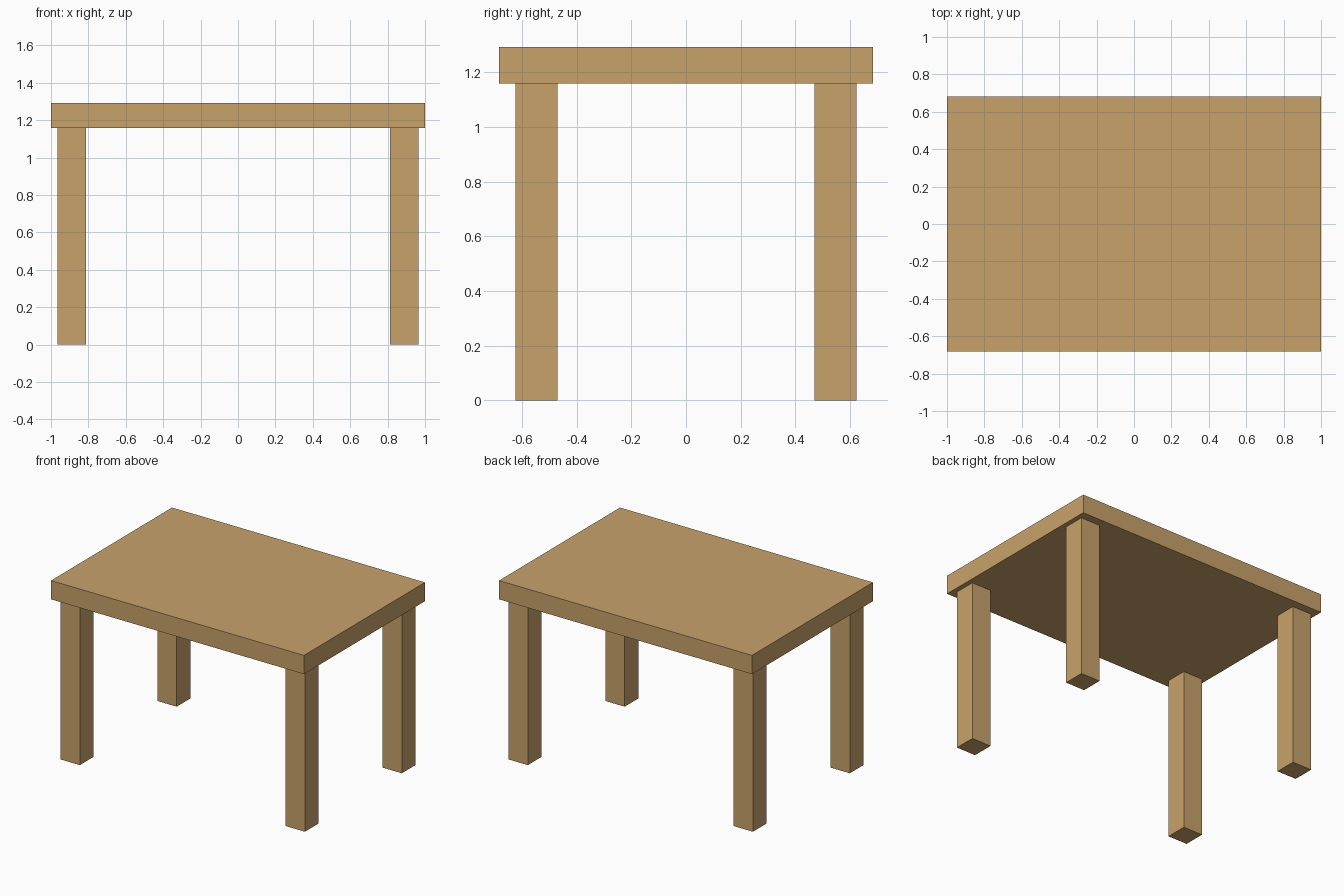
import bpy

if "Cube" in bpy.data.objects:
    bpy.data.objects.remove(bpy.data.objects["Cube"])

# Single wood colour
wood = bpy.data.materials.new("light wood")
wood.diffuse_color = (0.578, 0.361, 0.147, 1.0)
wood.use_nodes = True
wood.node_tree.nodes["Principled BSDF"].inputs["Base Color"].default_value = wood.diffuse_color


def box(name, center, size):
    bpy.ops.mesh.primitive_cube_add(size=1, location=center)
    obj = bpy.context.object
    obj.name = name
    obj.scale = size
    bpy.ops.object.transform_apply(location=False, rotation=False, scale=True)
    obj.data.materials.append(wood)
    return obj


TOP_Z, UNDERSIDE_Z = 1.292, 1.158
LEG_X, LEG_Y = 0.89, 0.547

# Tabletop slab
box("tabletop", (0, 0, (TOP_Z + UNDERSIDE_Z) / 2),
    (2.0, 1.366, TOP_Z - UNDERSIDE_Z))

# Four square legs, slightly inset from the edges
for side, sx in (("left", -1), ("right", 1)):
    for end, sy in (("front", -1), ("back", 1)):
        box(f"{end}_{side}_leg", (sx * LEG_X, sy * LEG_Y, UNDERSIDE_Z / 2),
            (0.152, 0.154, UNDERSIDE_Z))
